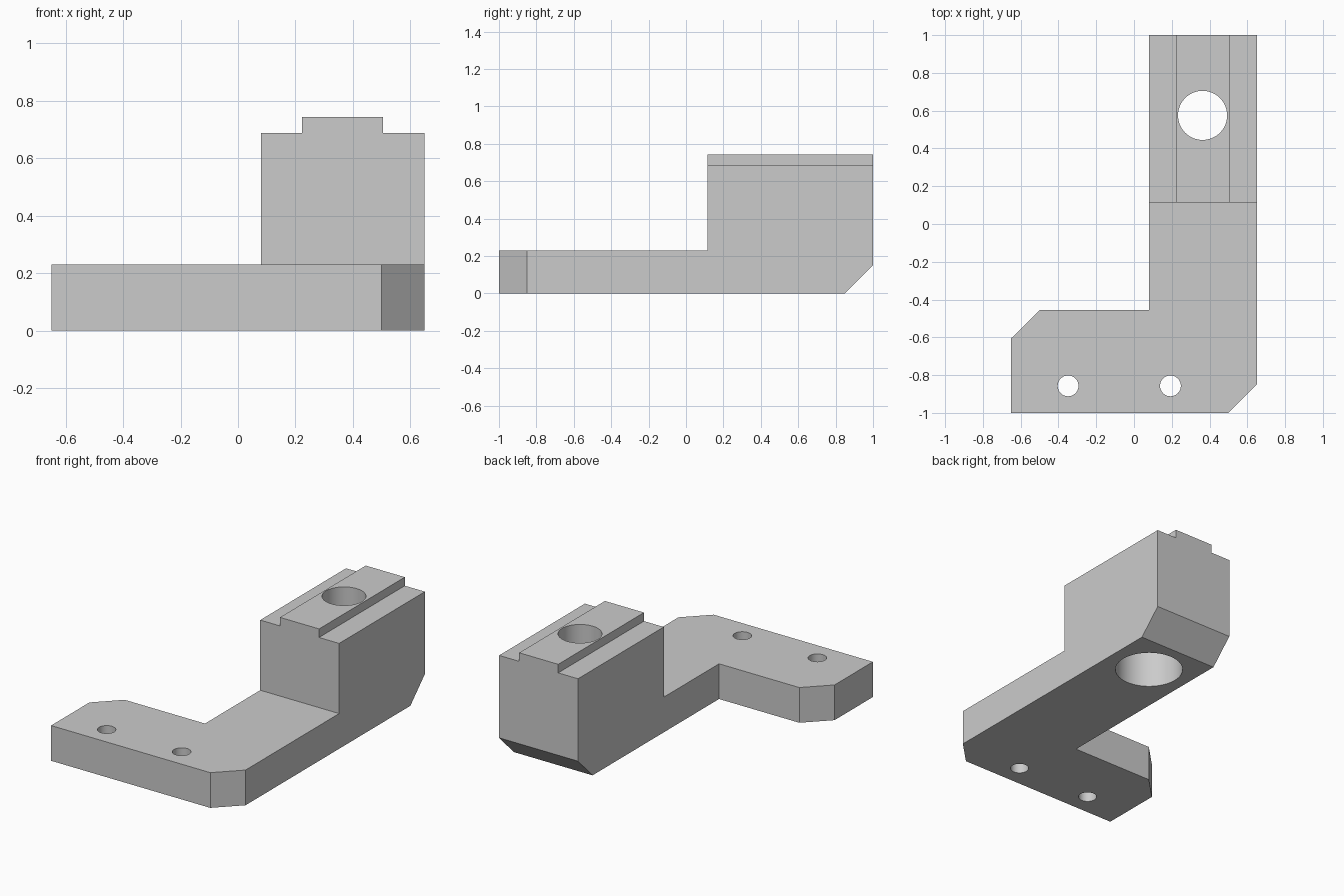
import bpy
import bmesh
from mathutils import Matrix, Vector

default = bpy.data.objects.get("Cube")
if default:
    bpy.data.objects.remove(default, do_unlink=True)

grey = bpy.data.materials.new("plain grey")
grey.use_nodes = True
colour = (0.6, 0.6, 0.6, 1)
grey.diffuse_color = colour
grey.node_tree.nodes["Principled BSDF"].inputs["Base Color"].default_value = colour

FOOT_TOP, SHOULDER, TOP = 0.23, 0.688, 0.744
LEG_IN, SIDE = 0.08, 0.65
BLOCK_FRONT = 0.115
CHAMFER = 0.15


def finish(name, bm):
    bmesh.ops.recalc_face_normals(bm, faces=bm.faces)
    mesh = bpy.data.meshes.new(name)
    bm.to_mesh(mesh)
    bm.free()
    mesh.materials.append(grey)
    obj = bpy.data.objects.new(name, mesh)
    bpy.context.collection.objects.link(obj)
    return obj


def prism(name, points, sweep):
    bm = bmesh.new()
    face = bm.faces.new([bm.verts.new(p) for p in points])
    made = bmesh.ops.extrude_face_region(bm, geom=[face])["geom"]
    bmesh.ops.translate(bm, vec=Vector(sweep),
                        verts=[v for v in made if isinstance(v, bmesh.types.BMVert)])
    return finish(name, bm)


def box(name, x0, x1, y0, y1, z0, z1):
    return prism(name, [(x0, y0, z0), (x1, y0, z0), (x1, y1, z0), (x0, y1, z0)],
                 (0, 0, z1 - z0))


def drill(name, x, y, radius, z0, z1):
    bm = bmesh.new()
    bmesh.ops.create_cone(bm, cap_ends=True, segments=64, radius1=radius,
                          radius2=radius, depth=z1 - z0,
                          matrix=Matrix.Translation((x, y, (z0 + z1) / 2)))
    return finish(name, bm)


# L-shaped plan with two clipped corners, at full block height
plan = [(-SIDE, -1), (SIDE - CHAMFER, -1), (SIDE, -1 + CHAMFER), (SIDE, 1),
        (LEG_IN, 1), (LEG_IN, -0.455), (CHAMFER - SIDE, -0.455), (-SIDE, -0.605)]
bracket = prism("bracket", [(x, y, 0) for x, y in plan], (0, 0, TOP))

cutters = [
    # Space above the foot and leg
    box("foot_clearance", -1, 1, -2, BLOCK_FRONT, FOOT_TOP, 1),
    # Shoulders either side of the raised key
    box("right_shoulder", -1, 0.223, 0, 2, SHOULDER, 1),
    box("left_shoulder", 0.505, 1, 0, 2, SHOULDER, 1),
    # Sloped lower back edge
    prism("back_chamfer", [(-1, 0.75, -0.1), (-1, 1.1, -0.1), (-1, 1.1, 0.25)], (2, 0, 0)),
    # Bolt hole with a wider bore from below
    drill("bolt_hole", 0.363, 0.575, 0.13, -0.1, 1),
    drill("bolt_bore", 0.363, 0.575, 0.205, -0.1, 0.45),
]
# Small foot holes
for name, x in (("right_foot_hole", -0.349), ("left_foot_hole", 0.193)):
    cutters.append(drill(name, x, -0.857, 0.055, -0.1, 0.5))

bpy.ops.object.select_all(action="DESELECT")
bpy.context.view_layer.objects.active = bracket
bracket.select_set(True)
for cutter in cutters:
    cutter.hide_render = True
    mod = bracket.modifiers.new(cutter.name, "BOOLEAN")
    mod.operation = "DIFFERENCE"
    mod.solver = "EXACT"
    mod.object = cutter
    bpy.ops.object.modifier_apply(modifier=mod.name)
    bpy.data.objects.remove(cutter, do_unlink=True)

bpy.ops.object.shade_smooth_by_angle(angle=0.5)
